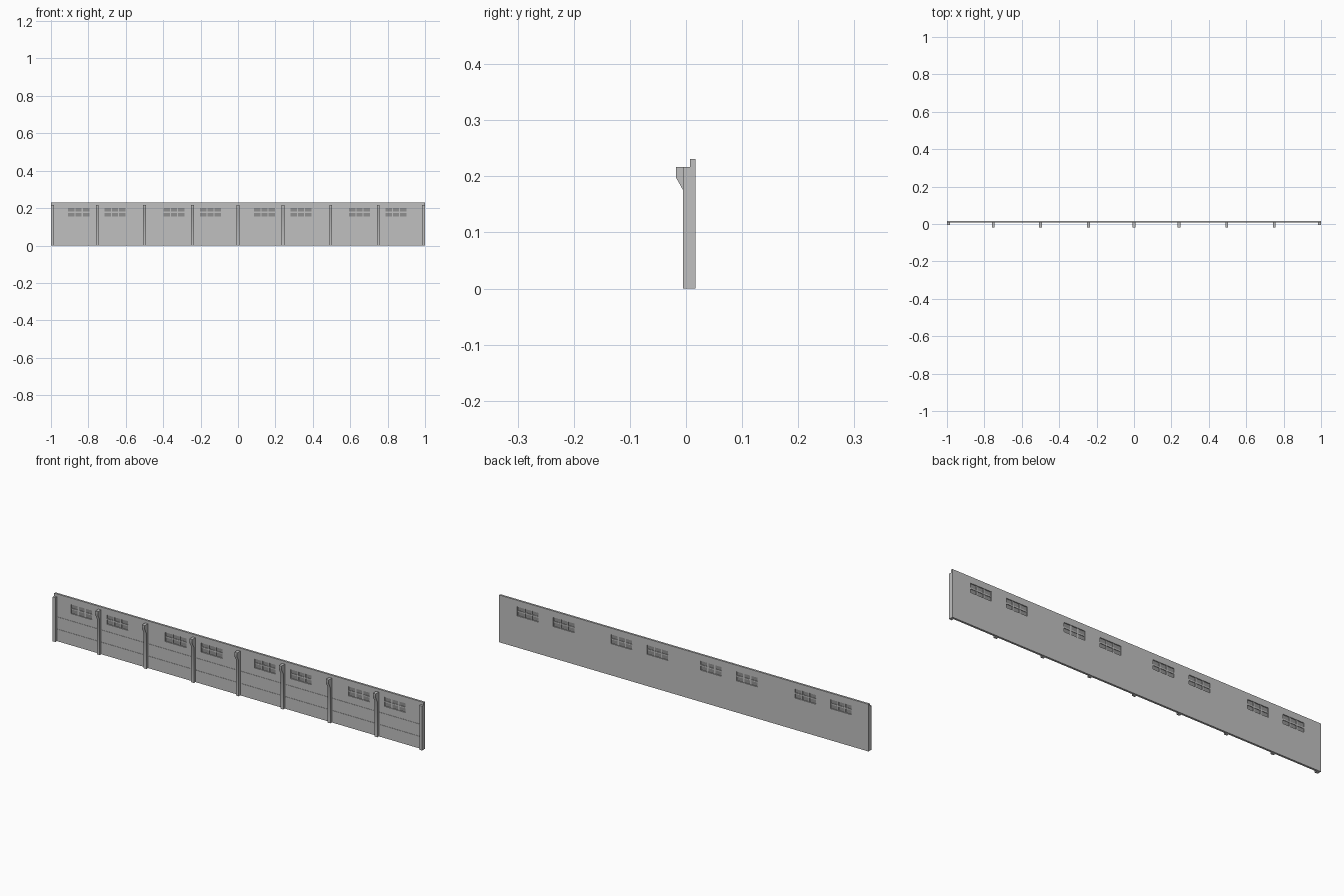
import bpy
import bmesh
from math import radians

default = bpy.data.objects.get("Cube")
if default:
    bpy.data.objects.remove(default, do_unlink=True)

# Main dimensions
HEIGHT, COLUMN_TOP = 0.231, 0.217
FACE, BACK, COLUMN_FACE, CORBEL_FACE = 0.007, 0.017, -0.005, -0.018
COLUMN_W = 0.015
WIN_W, WIN_LOW, WIN_TOP = 0.114, 0.155, 0.2


def material(name, grey):
    mat = bpy.data.materials.new(name)
    mat.use_nodes = True
    colour = (grey, grey, grey, 1)
    mat.diffuse_color = colour
    mat.node_tree.nodes["Principled BSDF"].inputs["Base Color"].default_value = colour
    return mat


concrete = material("concrete grey", 0.53)
glass = material("dark window grey", 0.28)


def finish(name, bm, mat=concrete):
    bmesh.ops.recalc_face_normals(bm, faces=bm.faces)
    mesh = bpy.data.meshes.new(name)
    bm.to_mesh(mesh)
    bm.free()
    mesh.materials.append(mat)
    obj = bpy.data.objects.new(name, mesh)
    bpy.context.collection.objects.link(obj)
    return obj


def extrude_x(bm, profile, x0, x1):
    """Sweep a (y, z) outline between two x positions."""
    a = [bm.verts.new((x0, y, z)) for y, z in profile]
    b = [bm.verts.new((x1, y, z)) for y, z in profile]
    bm.faces.new(a)
    bm.faces.new(b)
    for i in range(len(a)):
        j = (i + 1) % len(a)
        bm.faces.new((a[i], a[j], b[j], b[i]))


def box(bm, x0, x1, y0, y1, z0, z1):
    extrude_x(bm, [(y0, z0), (y1, z0), (y1, z1), (y0, z1)], x0, x1)


# Wall slab with two narrow panel joints on the front
profile = [(BACK, 0), (FACE, 0)]
for z in (0.06, 0.12):
    profile += [(FACE, z - 0.001), (FACE + 0.0015, z - 0.001),
                (FACE + 0.0015, z + 0.001), (FACE, z + 0.001)]
profile += [(FACE, HEIGHT), (BACK, HEIGHT)]
bm = bmesh.new()
extrude_x(bm, profile, COLUMN_W - 1, 1 - COLUMN_W)
wall = finish("wall", bm)

# Window openings
window_x = [-0.852, -0.658, -0.342, -0.147, 0.142, 0.337, 0.65, 0.845]
bm = bmesh.new()
for x in window_x:
    box(bm, x - WIN_W / 2, x + WIN_W / 2, FACE - 0.01, BACK + 0.01, WIN_LOW, WIN_TOP)
cutter = finish("window_cutter", bm)
cut = wall.modifiers.new("openings", "BOOLEAN")
cut.object = cutter
cut.solver = "EXACT"
bpy.context.view_layer.objects.active = wall
bpy.ops.object.modifier_apply(modifier=cut.name)
bpy.data.objects.remove(cutter, do_unlink=True)

# Windows: three by two dark panes divided by recessed bars
BAR, COLS = 0.006, 3
bars, panes = bmesh.new(), bmesh.new()
mid = (WIN_LOW + WIN_TOP) / 2
for x in window_x:
    left, right = x - WIN_W / 2, x + WIN_W / 2
    for i in range(1, COLS):
        bx = left + i * WIN_W / COLS
        box(bars, bx - BAR / 2, bx + BAR / 2, 0.009, 0.015, WIN_LOW, WIN_TOP)
    box(bars, left, right, 0.009, 0.015, mid - BAR / 2, mid + BAR / 2)
    box(panes, left, right, 0.0115, 0.0125, WIN_LOW, WIN_TOP)
finish("window_bars", bars)
finish("window_panes", panes, glass)

# Inner columns, each swelling into a tapered corbel
corbel_column = [(FACE, 0), (COLUMN_FACE, 0), (COLUMN_FACE, 0.175),
                 (CORBEL_FACE, 0.198), (CORBEL_FACE, COLUMN_TOP), (FACE, COLUMN_TOP)]
bm = bmesh.new()
for x in (-0.753, -0.5, -0.243, 0, 0.241, 0.496, 0.75):
    extrude_x(bm, corbel_column, x - COLUMN_W / 2, x + COLUMN_W / 2)
columns = finish("corbel_columns", bm)
bpy.ops.object.select_all(action="DESELECT")
columns.select_set(True)
bpy.context.view_layer.objects.active = columns
bpy.ops.object.shade_smooth_by_angle(angle=radians(30))

# End columns, closing the wall on both sides
end_column = [(BACK, 0), (COLUMN_FACE, 0), (COLUMN_FACE, COLUMN_TOP),
              (FACE, COLUMN_TOP), (FACE, HEIGHT), (BACK, HEIGHT)]
bm = bmesh.new()
for side in (-1, 1):
    extrude_x(bm, end_column, side, side * (1 - COLUMN_W))
finish("end_columns", bm)
